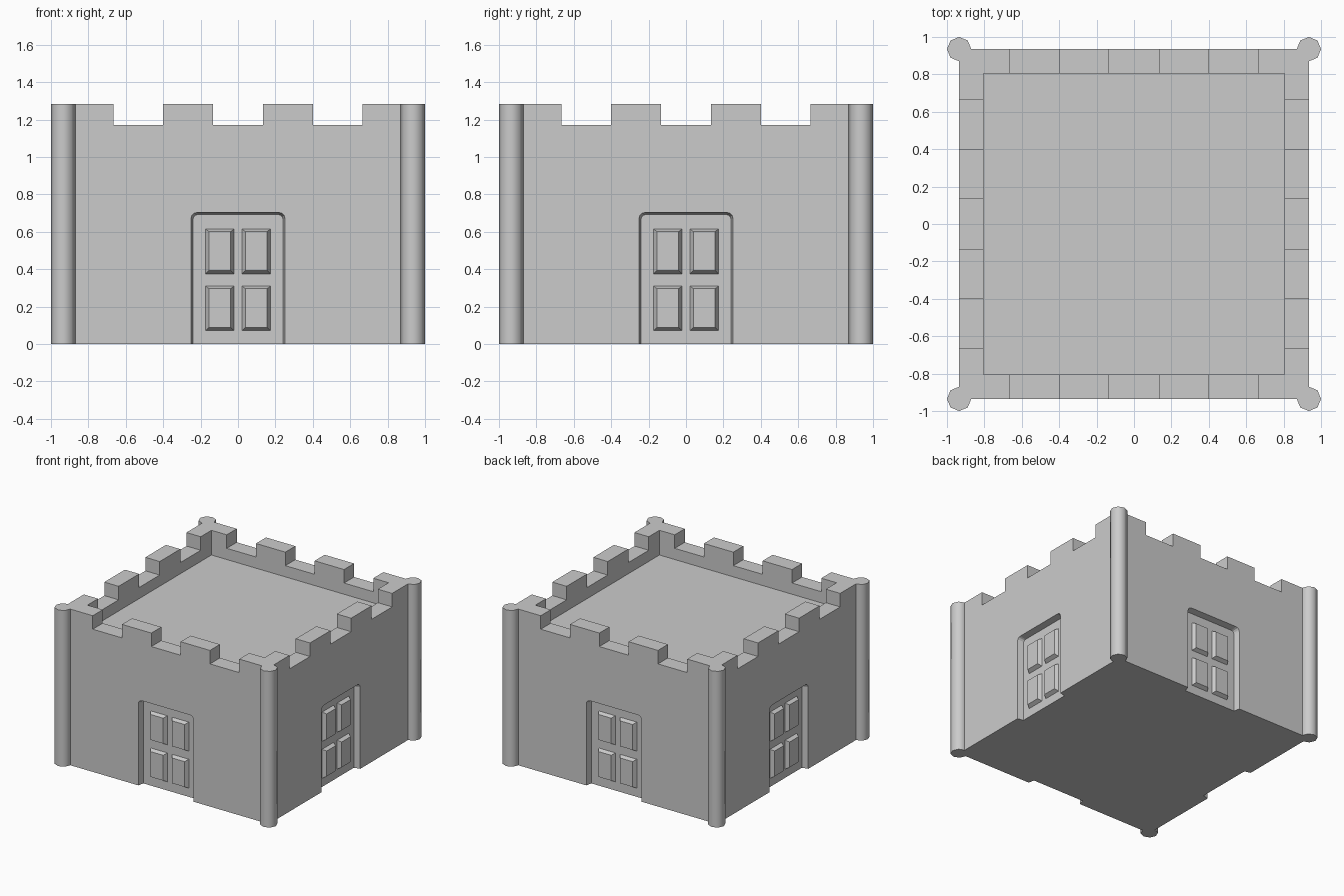
import bpy, bmesh, math
from mathutils import Matrix

if "Cube" in bpy.data.objects:
    bpy.data.objects.remove(bpy.data.objects["Cube"])

W, H = 0.935, 1.283           # wall half width, full height
FLOOR, NOTCH = 1.08, 1.172    # roof level, battlement gap level
DEPTH = 0.05                  # doorway recess


def finish(name, bm, matrix=Matrix()):
    bmesh.ops.transform(bm, matrix=matrix, verts=bm.verts)
    bmesh.ops.recalc_face_normals(bm, faces=bm.faces)
    me = bpy.data.meshes.new(name)
    bm.to_mesh(me)
    bm.free()
    ob = bpy.data.objects.new(name, me)
    bpy.context.collection.objects.link(ob)
    return ob


def box(name, x0, x1, y0, y1, z0, z1, matrix=Matrix()):
    bm = bmesh.new()
    bmesh.ops.create_cube(bm, size=1)
    for v in bm.verts:
        v.co.x = x1 if v.co.x > 0 else x0
        v.co.y = y1 if v.co.y > 0 else y0
        v.co.z = z1 if v.co.z > 0 else z0
    return finish(name, bm, matrix)


def loft(name, outline_a, ya, outline_b, yb, matrix):
    # tapered slab between two (x, z) outlines
    bm = bmesh.new()
    a = [bm.verts.new((x, ya, z)) for x, z in outline_a]
    b = [bm.verts.new((x, yb, z)) for x, z in outline_b]
    bm.faces.new(a)
    bm.faces.new(b)
    n = len(a)
    for i in range(n):
        j = (i + 1) % n
        bm.faces.new((a[i], a[j], b[j], b[i]))
    return finish(name, bm, matrix)


def door_outline(w, top, r, bottom=-0.1):
    arc = [(w - r + r * math.cos(t), top - r + r * math.sin(t))
           for t in [math.radians(a) for a in (0, 30, 60, 90)]]
    return [(w, bottom)] + arc + [(-x, z) for x, z in reversed(arc)] + [(-w, bottom)]


def rect(x0, x1, z0, z1):
    return [(x0, z0), (x1, z0), (x1, z1), (x0, z1)]


def cut(target, cutter):
    cutter.hide_render = True
    mod = target.modifiers.new("cut", 'BOOLEAN')
    mod.operation = 'DIFFERENCE'
    mod.solver = 'EXACT'
    mod.object = cutter
    bpy.context.view_layer.objects.active = target
    bpy.ops.object.modifier_apply(modifier=mod.name)
    bpy.data.objects.remove(cutter, do_unlink=True)


turns = [Matrix.Rotation(k * math.pi / 2, 4, 'Z') for k in range(4)]

# castle walls, hollowed above the roof
walls = box("castle_walls", -W, W, -W, W, 0, H)
cut(walls, box("roof_cutter", -0.805, 0.805, -0.805, 0.805, FLOOR, 2))

# battlement gaps, running across in both directions
for m in turns[:2]:
    for c in (-0.533, 0, 0.533):
        cut(walls, box("gap_cutter", c - 0.133, c + 0.133, -1.1, 1.1, NOTCH, 2, m))

# recessed doorways with raised bevelled panels on every side
for m in turns:
    cut(walls, loft("door_cutter", door_outline(0.254, 0.706, 0.035), -W - 0.01,
                    door_outline(0.24, 0.692, 0.025), -W + DEPTH, m))
    for x0, x1 in ((-0.174, -0.021), (0.021, 0.174)):
        for z0, z1 in ((0.07, 0.31), (0.374, 0.615)):
            loft("door_panel", rect(x0, x1, z0, z1), -W + DEPTH + 0.002,
                 rect(x0 + 0.018, x1 - 0.018, z0 + 0.018, z1 - 0.014),
                 -W + DEPTH - 0.03, m)

# round corner posts
for sx in (-1, 1):
    for sy in (-1, 1):
        bpy.ops.mesh.primitive_cylinder_add(vertices=8, radius=0.065, depth=H,
                                            location=(sx * W, sy * W, H / 2))
        post = bpy.context.object
        post.name = "corner_post"
        # turn so that corners of the octagon lie on the axes
        bpy.ops.object.shade_smooth_by_angle(angle=math.radians(50))
